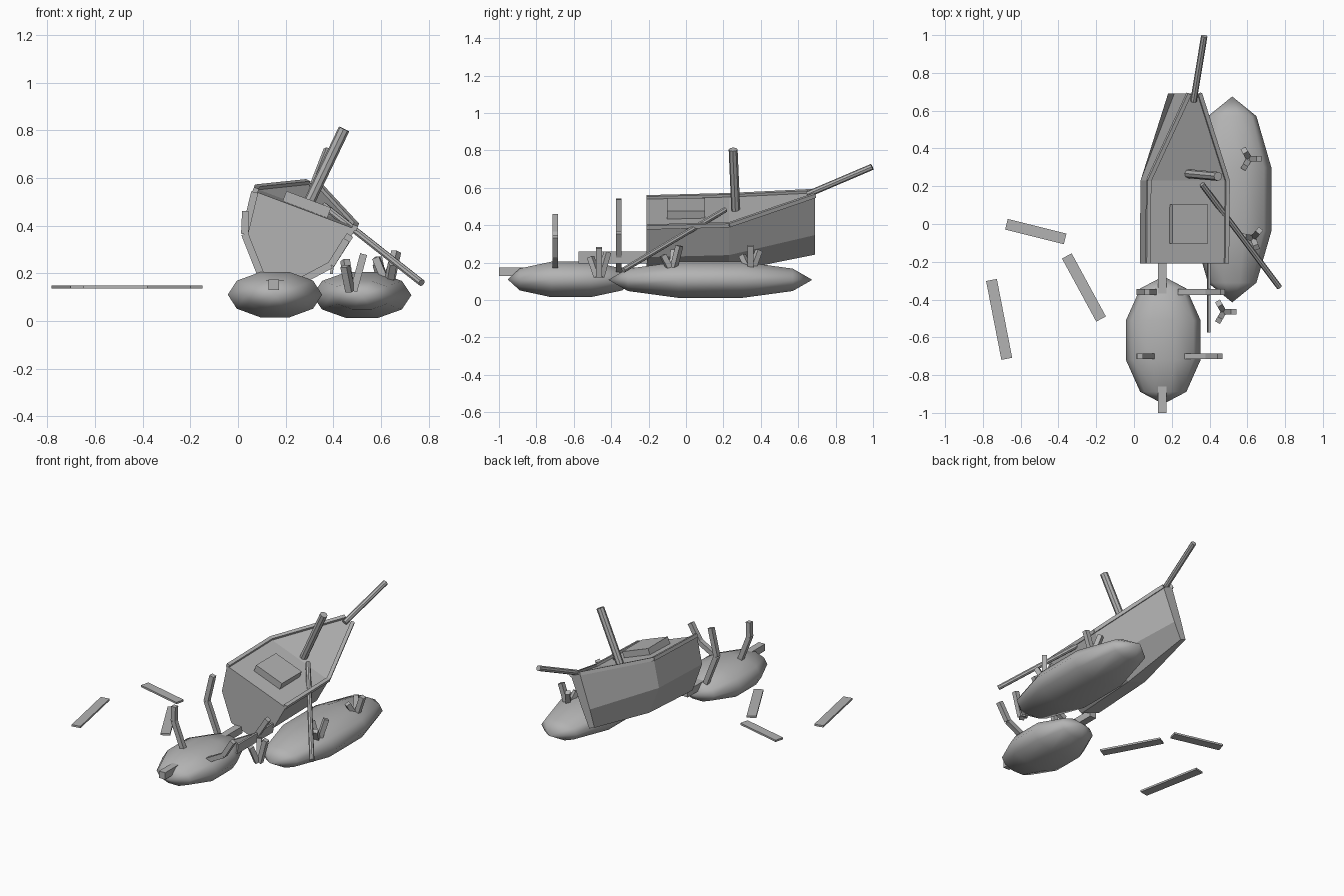
import bpy, bmesh, math
from mathutils import Vector, Matrix

if "Cube" in bpy.data.objects:
    bpy.data.objects.remove(bpy.data.objects["Cube"])

GREY = (0.45, 0.45, 0.45, 1)
mat = bpy.data.materials.new("plain grey")
mat.use_nodes = True
mat.diffuse_color = GREY
bsdf = mat.node_tree.nodes["Principled BSDF"]
bsdf.inputs["Base Color"].default_value = GREY
bsdf.inputs["Roughness"].default_value = 0.9


def finish(name, bm):
    bmesh.ops.recalc_face_normals(bm, faces=bm.faces)
    mesh = bpy.data.meshes.new(name)
    bm.to_mesh(mesh)
    bm.free()
    mesh.materials.append(mat)
    obj = bpy.data.objects.new(name, mesh)
    bpy.context.collection.objects.link(obj)
    return obj


def add_box(bm, size, matrix):
    bmesh.ops.create_cube(bm, size=1, matrix=matrix @ Matrix.Diagonal((*size, 1)))


def add_beam(bm, a, b, width, depth, side=Vector((0, 1, 0))):
    """Box from a to b; width lies along the side direction."""
    a, b = Vector(a), Vector(b)
    z = (b - a).normalized()
    x = side.cross(z).normalized()
    y = z.cross(x)
    m = Matrix((x, y, z)).transposed().to_4x4()
    m.translation = (a + b) / 2
    add_box(bm, (depth, width, (b - a).length), m)


def pole(name, a, b, radius, sides=8):
    a, b = Vector(a), Vector(b)
    bm = bmesh.new()
    m = (b - a).to_track_quat("Z", "Y").to_matrix().to_4x4()
    m.translation = (a + b) / 2
    bmesh.ops.create_cone(bm, cap_ends=True, segments=sides, radius1=radius,
                          radius2=radius, depth=(b - a).length, matrix=m)
    return finish(name, bm)


# Heeled frame of the ship: r across the deck, u up from the deck
HEEL = math.radians(20.6)
ship = Matrix.Translation((0.28, 0, 0.465)) @ Matrix.Rotation(HEEL, 4, "Y")


def at(r, y, u):
    return ship @ Vector((r, y, u))


# Hull: stern, middle and bow stations
# (y, deck half width, deck u, chine half width, chine u, bottom half width, bottom u)
stations = [(-0.21, 0.227, 0.0, 0.20, -0.177, 0.07, -0.33),
            (0.23, 0.227, 0.012, 0.20, -0.165, 0.07, -0.31),
            (0.69, 0.035, 0.108, 0.028, -0.115, 0.02, -0.23)]
bm = bmesh.new()
rings = []
for y, dw, du, cw, cu, bw, bu in stations:
    outline = [(-dw, du), (-cw, cu), (-bw, bu), (bw, bu), (cw, cu), (dw, du)]
    rings.append([bm.verts.new(at(r, y, u)) for r, u in outline])
for p, q in zip(rings, rings[1:]):
    for i in range(6):
        j = (i + 1) % 6
        bm.faces.new((p[i], p[j], q[j], q[i]))
bm.faces.new(rings[0])
bm.faces.new(rings[-1][::-1])
finish("hull", bm)

# Rails along both deck edges
bm = bmesh.new()
for s in (-1, 1):
    pts = [at(s * (st[1] - 0.005), st[0], st[2] + 0.004) for st in stations]
    for a, b in zip(pts, pts[1:]):
        add_beam(bm, a, b, 0.022, 0.022, ship.to_3x3() @ Vector((1, 0, 0)))
finish("deck_rails", bm)

# Hatch on the deck
bm = bmesh.new()
add_box(bm, (0.2, 0.205, 0.06), ship @ Matrix.Translation((0, 0, 0.018)))
finish("hatch", bm)

# Spars
pole("mast_stump", (0.28, 0.267, 0.46), (0.445, 0.252, 0.805), 0.024)
pole("bowsprit", (0.315, 0.65, 0.565), (0.372, 0.995, 0.712), 0.017)
pole("fallen_yard", (0.36, 0.21, 0.483), (0.77, -0.335, 0.16), 0.015)

# Smooth sand mounds, poles along y
for name, loc, size in (("front_mound", (0.155, -0.615, 0.11), (0.208, 0.338, 0.105)),
                        ("side_mound", (0.52, 0.13, 0.108), (0.218, 0.545, 0.107))):
    bm = bmesh.new()
    turn = Matrix.Rotation(math.pi / 2, 4, "X") @ Matrix.Rotation(math.pi / 10, 4, "Z")
    bmesh.ops.create_uvsphere(bm, u_segments=10, v_segments=5, radius=1,
                              matrix=Matrix.Translation(loc) @ Matrix.Diagonal((*size, 1)) @ turn)
    for f in bm.faces:
        f.smooth = True
    finish(name, bm)

# Broken keel and bent ribs
bm = bmesh.new()
add_box(bm, (0.045, 0.8, 0.045), Matrix.Translation((0.15, -0.6, 0.152)))
finish("keel", bm)

LEFT_LOW, LEFT_KNEE = (0.105, 0.17), (0.028, 0.365)
RIGHT_LOW, RIGHT_KNEE = (0.24, 0.155), (0.39, 0.235)
ribs = {"front_ribs": (-0.70, (0.032, 0.46), (0.455, 0.34)),
        "rear_ribs": (-0.36, (0.07, 0.54), (0.47, 0.36))}
for name, (y, left_tip, right_tip) in ribs.items():
    bm = bmesh.new()
    for path in ((LEFT_LOW, LEFT_KNEE, left_tip), (RIGHT_LOW, RIGHT_KNEE, right_tip)):
        for a, b in zip(path, path[1:]):
            add_beam(bm, (a[0], y, a[1]), (b[0], y, b[1]), 0.03, 0.03)
    finish(name, bm)

# Strake still hanging on the ribs
bm = bmesh.new()
add_box(bm, (0.012, 0.37, 0.062),
        Matrix.Translation((0.395, -0.39, 0.228)) @ Matrix.Rotation(0.1, 4, "Y"))
finish("loose_strake", bm)

# Coral clusters of three leaning prongs
for i, (x, y, z, start) in enumerate([(0.61, 0.345, 0.165, 0), (0.63, -0.075, 0.165, 50),
                                      (0.475, -0.465, 0.125, 0)]):
    bm = bmesh.new()
    for k in range(3):
        a = math.radians(start + 120 * k)
        out = Vector((math.cos(a), math.sin(a), 0))
        base = Vector((x, y, z)) + out * 0.01
        length = 0.125 if i < 2 else 0.155
        tip = base + out * 0.042 + Vector((0, 0, length - 0.025 * k))
        add_beam(bm, base, tip, 0.03, 0.03, Vector((-out.y, out.x, 0)))
    finish(f"coral_{i + 1}", bm)

# Drifting planks
for i, (x, y, length, angle) in enumerate([(-0.52, -0.04, 0.32, -14), (-0.265, -0.336, 0.38, -61.5),
                                           (-0.714, -0.505, 0.425, -79)]):
    bm = bmesh.new()
    add_box(bm, (length, 0.058, 0.012), Matrix.Translation((x, y, 0.143))
            @ Matrix.Rotation(math.radians(angle), 4, "Z"))
    finish(f"drift_plank_{i + 1}", bm)
